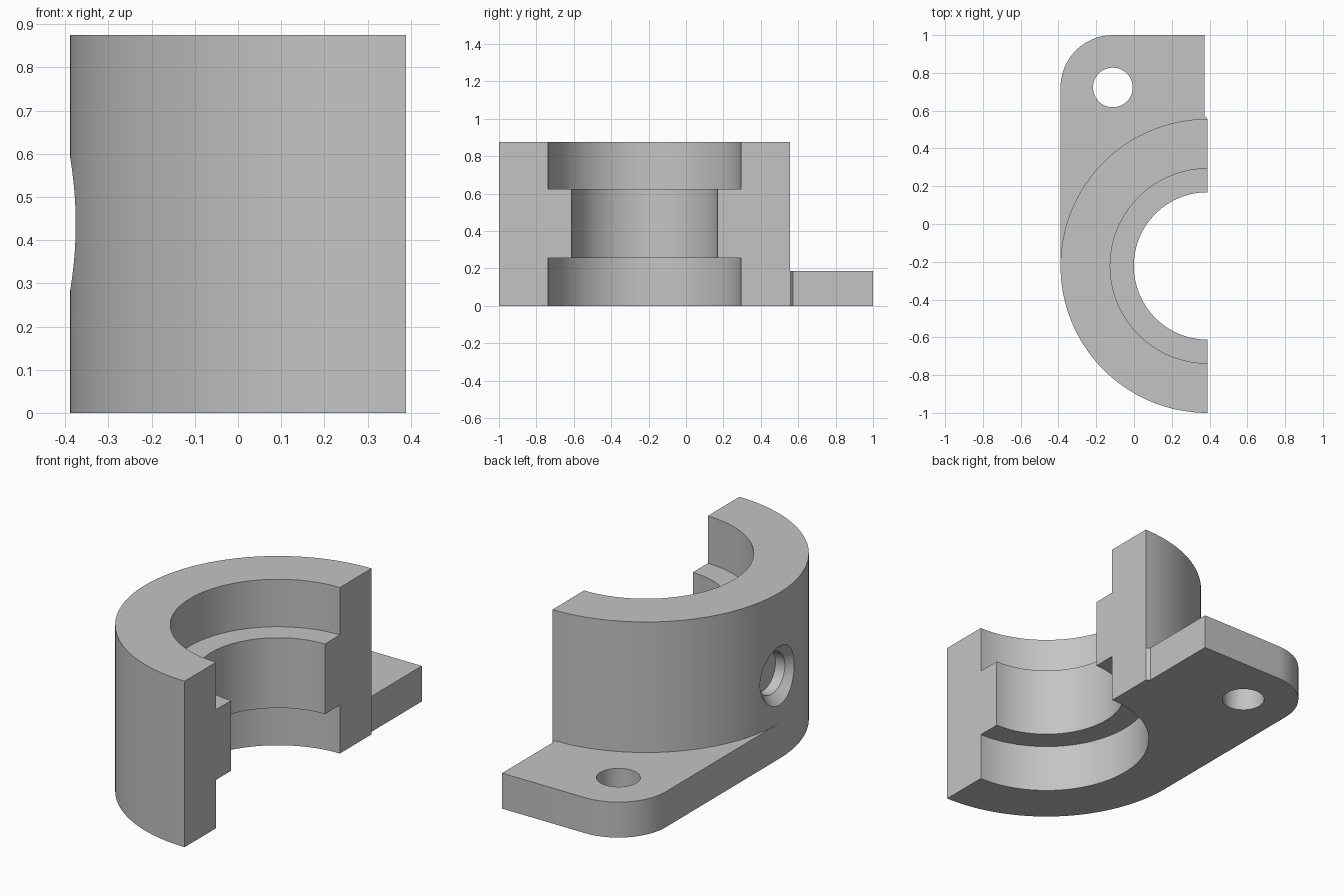
import bpy, bmesh, math
from mathutils import Matrix, Vector

if "Cube" in bpy.data.objects:
    bpy.data.objects.remove(bpy.data.objects["Cube"], do_unlink=True)

CX, CY = 0.389, -0.222          # bore axis
R_OUT, R_BORE, R_MID = 0.778, 0.515, 0.39
HEIGHT, LEDGE_LOW, LEDGE_HIGH = 0.875, 0.255, 0.625
FLANGE_H = 0.187

grey = bpy.data.materials.new("plain grey")
grey.use_nodes = True
grey.diffuse_color = (0.55, 0.55, 0.55, 1)
grey.node_tree.nodes["Principled BSDF"].inputs["Base Color"].default_value = grey.diffuse_color


def make_object(name, bm):
    bmesh.ops.recalc_face_normals(bm, faces=bm.faces[:])
    mesh = bpy.data.meshes.new(name)
    bm.to_mesh(mesh)
    bm.free()
    mesh.materials.append(grey)
    obj = bpy.data.objects.new(name, mesh)
    bpy.context.collection.objects.link(obj)
    return obj


def arc(cx, cy, r, start, end, steps):
    angles = [math.radians(start + (end - start) * i / steps) for i in range(steps + 1)]
    return [(cx + r * math.cos(a), cy + r * math.sin(a)) for a in angles]


def cone(bm, r1, r2, depth, matrix):
    bmesh.ops.create_cone(bm, cap_ends=True, segments=48, radius1=r1, radius2=r2,
                          depth=depth, matrix=matrix)


def combine(target, tool, operation):
    mod = target.modifiers.new(operation.title(), "BOOLEAN")
    mod.operation, mod.object, mod.solver = operation, tool, "EXACT"
    tool.hide_render = True
    bpy.context.view_layer.objects.active = target
    bpy.ops.object.modifier_apply(modifier=mod.name)
    bpy.data.objects.remove(tool, do_unlink=True)


# Half ring with a counterbore at each end: sweep the stepped section half a turn
section = [(R_OUT, 0), (R_OUT, HEIGHT), (R_BORE, HEIGHT), (R_BORE, LEDGE_HIGH),
           (R_MID, LEDGE_HIGH), (R_MID, LEDGE_LOW), (R_BORE, LEDGE_LOW), (R_BORE, 0)]
bm = bmesh.new()
verts = [bm.verts.new((CX, CY + r, z)) for r, z in section]
face = bm.faces.new(verts)
start_cap = face.copy()
bmesh.ops.spin(bm, geom=[face] + face.edges[:] + verts, cent=(CX, CY, 0), axis=(0, 0, 1),
               angle=math.pi, steps=72)
bmesh.ops.remove_doubles(bm, verts=bm.verts[:], dist=0.0001)
body = make_object("bearing_half_housing", bm)

# Mounting flange, rounded at one corner and buried in the ring wall
outline = [(0.372, 1.0)]
outline += arc(-0.112, 0.723, 0.277, 90, 180, 18)
outline += [(CX - R_OUT, CY)]
outline += arc(CX, CY, 0.65, 180, 92, 36)
outline += [(CX - 0.001, CY + R_OUT - 0.02), (CX - 0.001, 0.558), (0.372, 0.573)]
bm = bmesh.new()
base = bm.faces.new([bm.verts.new((x, y, 0)) for x, y in outline])
side = bmesh.ops.extrude_face_region(bm, geom=[base], use_keep_orig=True)
bmesh.ops.translate(bm, vec=(0, 0, FLANGE_H),
                    verts=[g for g in side["geom"] if isinstance(g, bmesh.types.BMVert)])
combine(body, make_object("mounting_flange", bm), "UNION")

# Bolt hole through the flange
bm = bmesh.new()
cone(bm, 0.105, 0.105, 0.5, Matrix.Translation((-0.112, 0.723, 0.1)))
combine(body, make_object("bolt_hole_cutter", bm), "DIFFERENCE")

# Blind radial hole with a countersunk mouth
left = CX - R_OUT
turn = Matrix.Rotation(math.pi / 2, 4, "Y")
for r1, r2, x1, x2 in ((0.205, 0.11, -0.05, 0.045), (0.11, 0.11, -0.02, 0.1)):
    bm = bmesh.new()
    middle = Vector((left + (x1 + x2) / 2, CY, HEIGHT / 2))
    cone(bm, r1, r2, x2 - x1, Matrix.Translation(middle) @ turn)
    combine(body, make_object("radial_hole_cutter", bm), "DIFFERENCE")

# Smooth curved walls, crisp edges
bpy.ops.object.select_all(action="DESELECT")
body.select_set(True)
bpy.context.view_layer.objects.active = body
bpy.ops.object.shade_smooth_by_angle(angle=math.radians(25))
